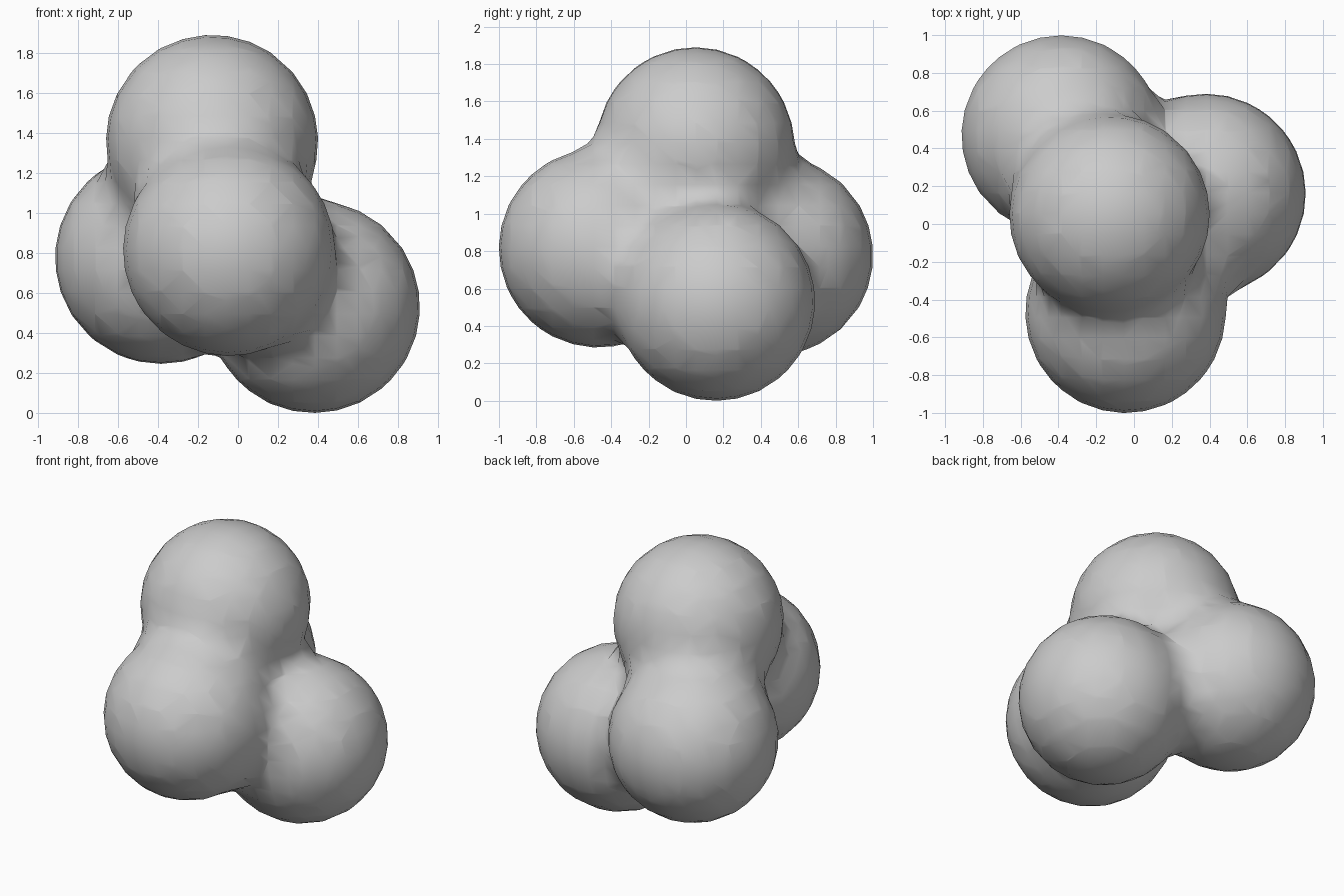
import bpy

if "Cube" in bpy.data.objects:
    bpy.data.objects.remove(bpy.data.objects["Cube"])

# Four equal balls that melt into each other at narrow necks
RADIUS = 0.709
centres = [
    (-0.13, 0.05, 1.36),    # top
    (-0.045, -0.47, 0.815), # front
    (0.38, 0.16, 0.53),     # right
    (-0.385, 0.47, 0.775),  # back left
]

data = bpy.data.metaballs.new("blob_field")
data.resolution = 0.11
data.render_resolution = 0.11
data.threshold = 0.6
for c in centres:
    ball = data.elements.new()
    ball.co = c
    ball.radius = RADIUS
    ball.stiffness = 7.0
field = bpy.data.objects.new("blob_field", data)
bpy.context.collection.objects.link(field)
bpy.context.view_layer.update()

# Freeze the blended surface as a smooth mesh
deps = bpy.context.evaluated_depsgraph_get()
mesh = bpy.data.meshes.new_from_object(field.evaluated_get(deps), depsgraph=deps)
bpy.data.objects.remove(field)
for p in mesh.polygons:
    p.use_smooth = True
mesh.name = "merged_balls"
blob = bpy.data.objects.new("merged_balls", mesh)
bpy.context.collection.objects.link(blob)

# Rest on the ground
low = min(v.co.z for v in mesh.vertices)
for v in mesh.vertices:
    v.co.z -= low
